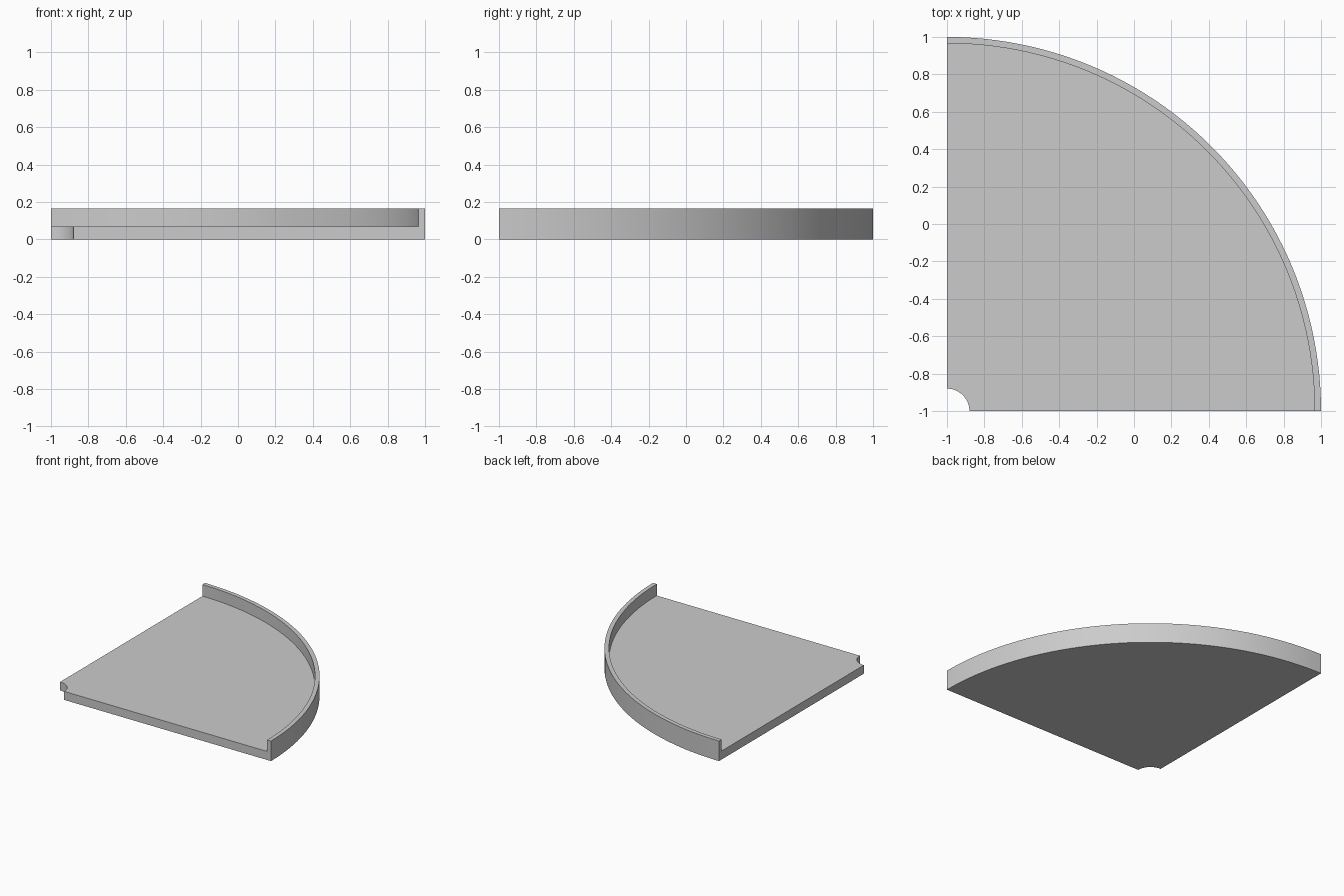
import bpy, bmesh, math
from mathutils import Vector

cube = bpy.data.objects.get("Cube")
if cube:
    bpy.data.objects.remove(cube, do_unlink=True)

# Plain grey material
grey = bpy.data.materials.new("light_grey")
grey.use_nodes = True
colour = (0.6, 0.6, 0.6, 1)
grey.diffuse_color = colour
grey.node_tree.nodes["Principled BSDF"].inputs["Base Color"].default_value = colour

# Radii and heights of the quarter tray
HUB, LIP, RIM = 0.12, 1.966, 2.0
FLOOR, TOP = 0.07, 0.165
SEGMENTS = 48
profile = [(HUB, 0), (RIM, 0), (RIM, TOP), (LIP, TOP), (LIP, FLOOR), (HUB, FLOOR)]

# Sweep the L-shaped section through a quarter turn about the corner
bm = bmesh.new()
corner = Vector((-1, -1, 0))
rings = []
for i in range(SEGMENTS + 1):
    a = math.pi / 2 * i / SEGMENTS
    rings.append([bm.verts.new(corner + Vector((r * math.cos(a), r * math.sin(a), z)))
                  for r, z in profile])
n = len(profile)
for near, far in zip(rings, rings[1:]):
    for j in range(n):
        k = (j + 1) % n
        bm.faces.new((near[j], near[k], far[k], far[j]))

# Close the two straight ends
bm.faces.new(rings[0])
bm.faces.new(rings[-1][::-1])
bmesh.ops.recalc_face_normals(bm, faces=bm.faces)

mesh = bpy.data.meshes.new("quarter_tray")
bm.to_mesh(mesh)
bm.free()
mesh.materials.append(grey)
tray = bpy.data.objects.new("quarter_tray", mesh)
bpy.context.collection.objects.link(tray)

# Smooth curved walls, sharp rims
bpy.context.view_layer.objects.active = tray
tray.select_set(True)
bpy.ops.object.shade_smooth_by_angle(angle=math.radians(30))
